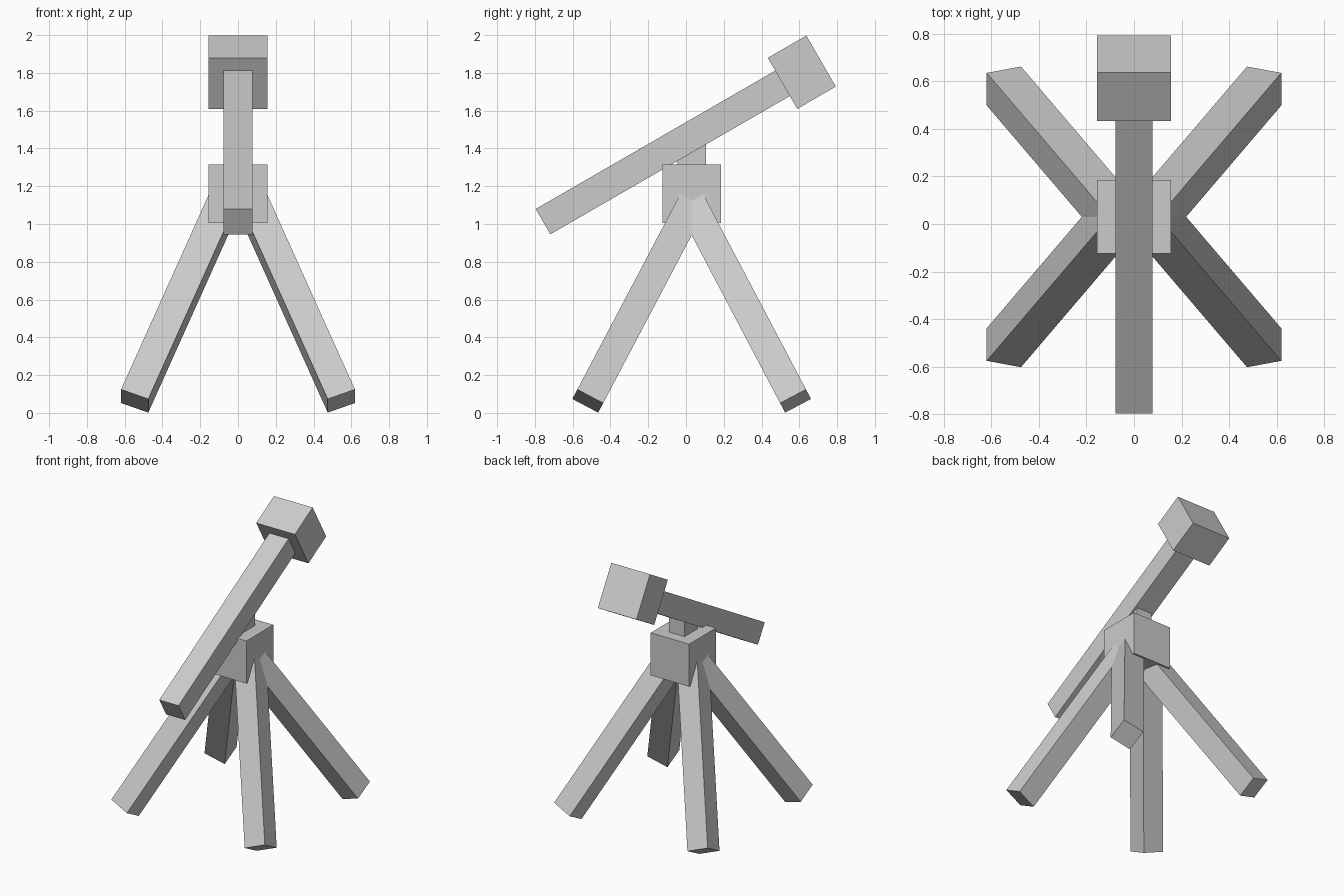
import bpy
from math import radians
from mathutils import Matrix, Vector

if "Cube" in bpy.data.objects:
    bpy.data.objects.remove(bpy.data.objects["Cube"])


def box(name, size, matrix):
    """Box of the given size, placed by a rotation/translation matrix."""
    bpy.ops.mesh.primitive_cube_add(size=1)
    ob = bpy.context.object
    ob.name = name
    ob.data.transform(Matrix.Diagonal((*size, 1)))
    ob.matrix_world = matrix
    return ob


def frame(x_axis, y_axis, z_axis, centre):
    m = Matrix((x_axis, y_axis, z_axis)).transposed().to_4x4()
    return Matrix.Translation(centre) @ m


HUB_Y = 0.03
BAR = 0.155

# Hub and the short neck that carries the tube
box("hub", (0.31, 0.31, 0.31), Matrix.Translation((0, HUB_Y, 1.16)))
box("neck", (0.125, 0.152, 0.16), Matrix.Translation((0, HUB_Y, 1.355)))

# Tilted tube with a wider head at its upper end
tilt = Matrix.Rotation(radians(30), 4, 'X')
tube_base = Matrix.Translation((0, -0.757, 1.0125)) @ tilt
tube_len, head_len = 1.464, 0.236
box("tube", (BAR, tube_len + 0.02, BAR),
    tube_base @ Matrix.Translation((0, (tube_len + 0.02) / 2, 0)))
box("tube_head", (0.312, head_len, 0.312),
    tube_base @ Matrix.Translation((0, tube_len + head_len / 2, 0)))

# Four splayed legs, running from inside the hub to the ground
leg_len = 1.32
for side, sx in (("right", 1), ("left", -1)):
    for end, sy in (("back", 1), ("front", -1)):
        foot = Vector((sx * 0.547, HUB_Y + sy * 0.55, 0.063))
        up = Vector((-sx * 0.45, -sy * 0.527, 1)).normalized()
        y_axis = up.cross(Vector((1, 0, 0))).normalized()
        x_axis = y_axis.cross(up)
        box(f"{end}_{side}_leg", (BAR, BAR, leg_len),
            frame(x_axis, y_axis, up, foot + up * leg_len / 2))
